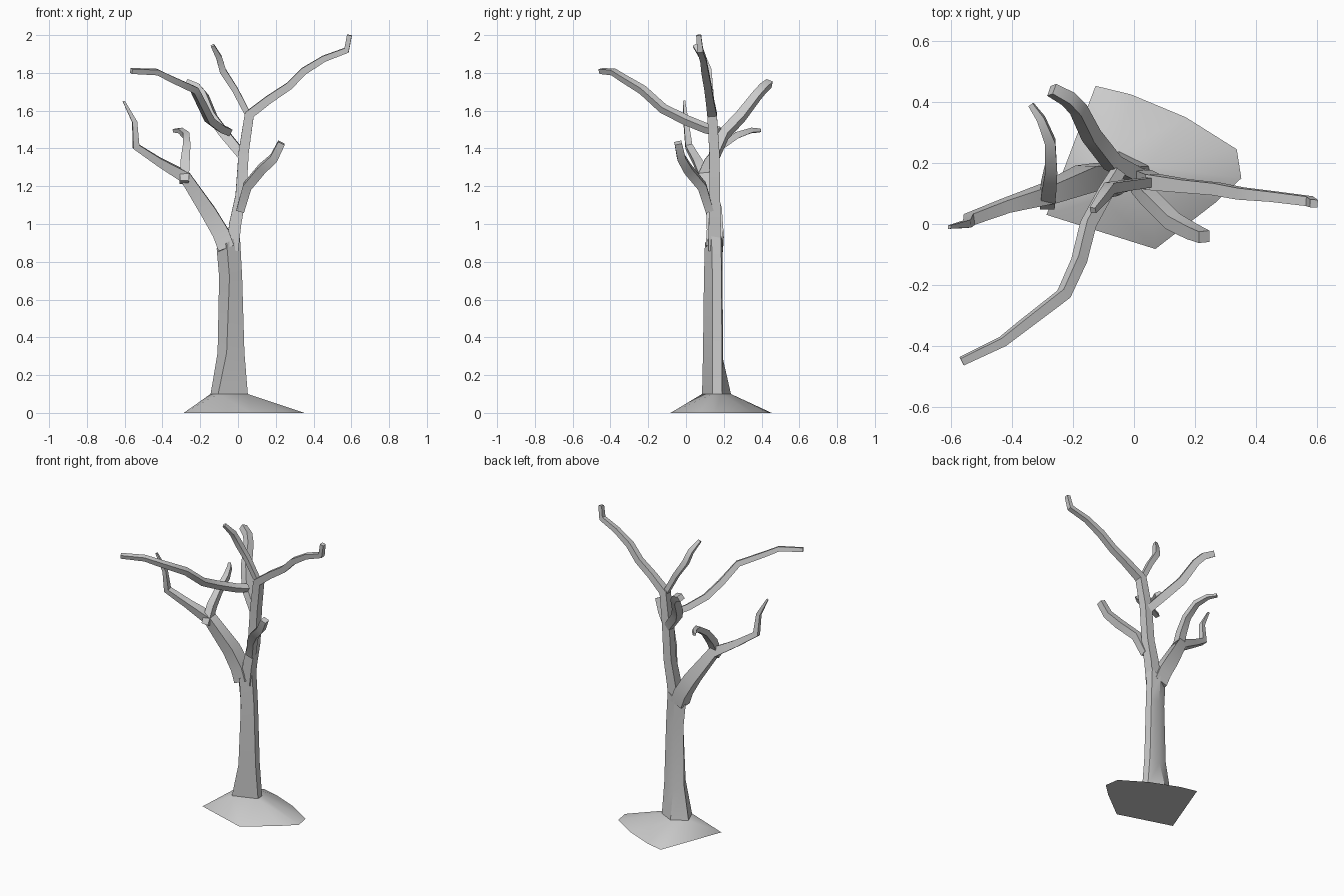
import bpy, bmesh, math
from mathutils import Vector


def finish(name, bm, angle=30):
    bmesh.ops.recalc_face_normals(bm, faces=bm.faces[:])
    me = bpy.data.meshes.new(name)
    bm.to_mesh(me)
    bm.free()
    ob = bpy.data.objects.new(name, me)
    bpy.context.collection.objects.link(ob)
    bpy.ops.object.select_all(action='DESELECT')
    ob.select_set(True)
    bpy.context.view_layer.objects.active = ob
    bpy.ops.object.shade_smooth_by_angle(angle=math.radians(angle))
    return ob


def loft(name, rings):
    """Skin a list of equal-sized point rings and cap both ends."""
    bm = bmesh.new()
    rows = [[bm.verts.new(p) for p in ring] for ring in rings]
    n = len(rows[0])
    for a, b in zip(rows, rows[1:]):
        for i in range(n):
            j = (i + 1) % n
            bm.faces.new((a[i], a[j], b[j], b[i]))
    bm.faces.new(rows[0])
    bm.faces.new(rows[-1])
    return finish(name, bm)


def branch(name, path, sides=4, phase=45):
    """Tapered tube along (x, y, z, radius) points."""
    pts = [Vector(p[:3]) for p in path]
    rings, u = [], None
    for i, p in enumerate(pts):
        d = (pts[min(i + 1, len(pts) - 1)] - pts[max(i - 1, 0)]).normalized()
        ref = u if u else Vector((0, 1, 0.1))
        u = (ref - d * ref.dot(d)).normalized()
        v = d.cross(u)
        ring = []
        for k in range(sides):
            t = math.radians(phase) + 2 * math.pi * k / sides
            ring.append(p + (u * math.cos(t) + v * math.sin(t)) * path[i][3])
        rings.append(ring)
    return loft(name, rings)


# Trunk: five-sided sections, flared at the foot
base = [(-.105, .085, .1), (.052, .14, .1), (.048, .19, .1), (-.05, .238, .1), (-.145, .18, .1)]
trunk_rings = [
    base,
    [(-.06, .09, .32), (.034, .14, .32), (.03, .19, .32), (-.04, .197, .28), (-.108, .175, .32)],
    [(-.045, .095, .72), (.022, .14, .72), (.018, .188, .72), (-.04, .193, .72), (-.1, .17, .72)],
    [(-.06, .1, .9), (.01, .135, .94), (.008, .185, .94), (-.05, .195, .9), (-.113, .165, .87)],
]
loft("trunk", trunk_rings)

# Mound of earth: hull between ground outline and trunk foot
outline = [(-.126, .453), (-.01, .425), (.17, .35), (.337, .245),
           (.352, .15), (.267, .07), (.07, -.082), (-.287, .03)]
bm = bmesh.new()
for p in [(x, y, 0) for x, y in outline] + base:
    bm.verts.new(p)
bmesh.ops.convex_hull(bm, input=bm.verts[:])
finish("ground_mound", bm, 40)

# Main limb continuing the trunk and sweeping right
branch("main_limb", [
    (-.03, .15, .86, .045), (-.015, .152, 1.0, .045), (.015, .152, 1.15, .04),
    (.03, .15, 1.38, .038), (.06, .138, 1.58, .036), (.165, .125, 1.66, .03),
    (.27, .115, 1.73, .028), (.35, .1, 1.81, .027), (.455, .09, 1.875, .023),
    (.575, .075, 1.92, .022), (.59, .067, 2.0, .018)])

# Left limb, thick at the fork
branch("left_limb", [
    (-.06, .15, .87, .062), (-.09, .155, .95, .062), (-.155, .15, 1.06, .058),
    (-.28, .1, 1.25, .044), (-.42, .06, 1.33, .03), (-.54, .015, 1.41, .026),
    (-.547, .0, 1.54, .018), (-.605, -.01, 1.65, .008)])

# Twig rising off the left limb
branch("left_twig", [
    (-.285, .07, 1.22, .034), (-.28, .12, 1.33, .034), (-.272, .18, 1.41, .028),
    (-.275, .27, 1.47, .024), (-.305, .345, 1.495, .018), (-.338, .392, 1.495, .012)])

# Low right branch
branch("low_right_branch", [
    (.012, .125, 1.07, .03), (.05, .085, 1.2, .034), (.125, .01, 1.29, .034),
    (.19, -.025, 1.35, .031), (.23, -.042, 1.43, .027)])

# Rear branch
branch("rear_branch", [
    (.025, .15, 1.36, .034), (-.07, .2, 1.475, .036), (-.14, .29, 1.57, .035),
    (-.182, .375, 1.68, .031), (-.215, .41, 1.72, .03), (-.27, .44, 1.745, .026)])

# Long front branch
branch("front_branch", [
    (-.05, .175, 1.49, .026), (-.09, .11, 1.505, .028), (-.15, .0, 1.55, .028),
    (-.18, -.12, 1.61, .027), (-.23, -.23, 1.71, .026), (-.36, -.33, 1.77, .023),
    (-.43, -.385, 1.805, .021), (-.565, -.45, 1.81, .018)])

# Upper left branch
branch("upper_branch", [
    (.058, .138, 1.57, .022), (-.015, .128, 1.71, .023), (-.08, .118, 1.81, .025),
    (-.1, .09, 1.88, .022), (-.135, .045, 1.945, .014)])
